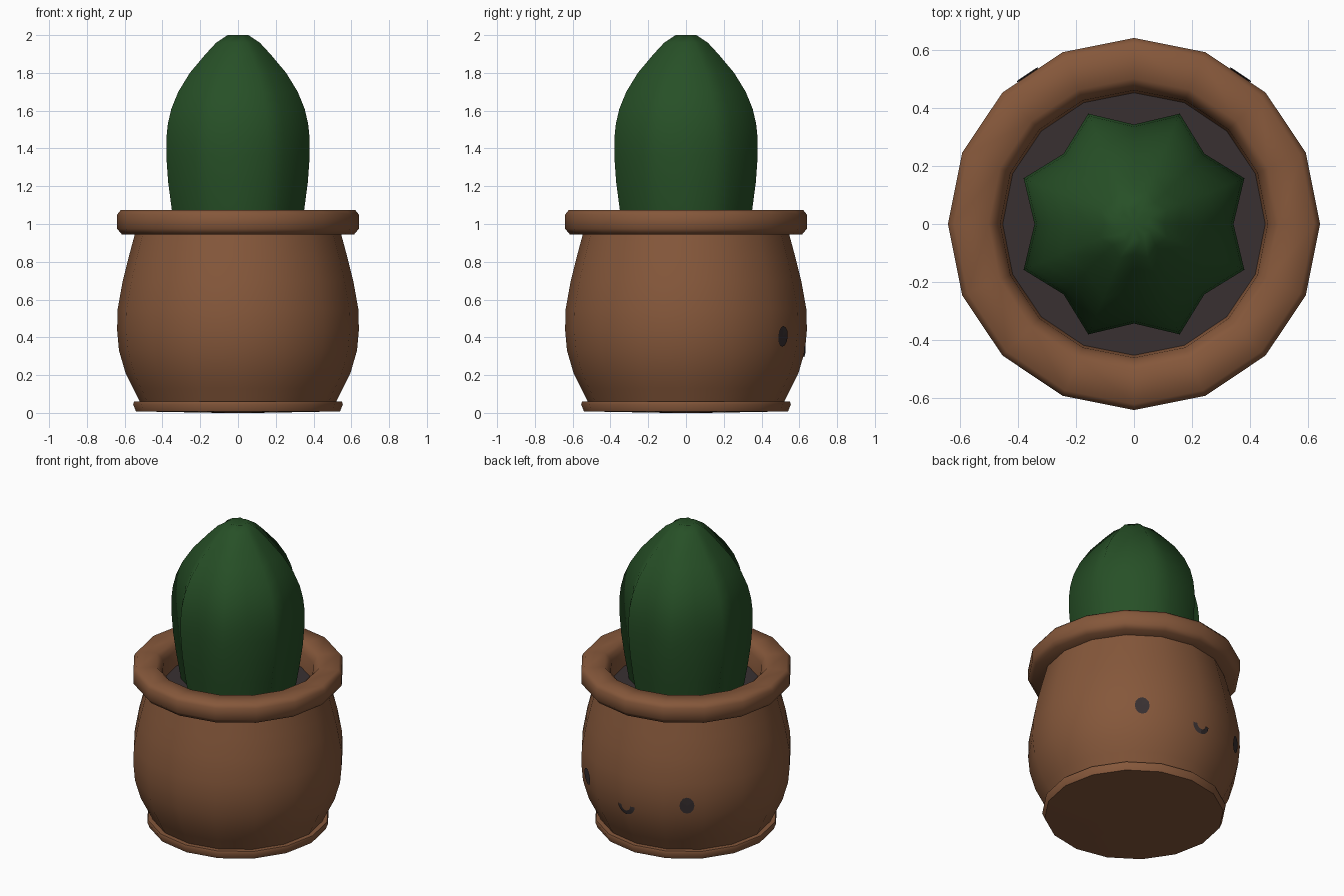
import bpy, bmesh, math

if "Cube" in bpy.data.objects:
    bpy.data.objects.remove(bpy.data.objects["Cube"])


def material(name, rgb):
    m = bpy.data.materials.new(name)
    m.diffuse_color = (*rgb, 1)
    m.use_nodes = True
    m.node_tree.nodes["Principled BSDF"].inputs["Base Color"].default_value = m.diffuse_color
    return m


CLAY = material("terracotta", (0.235, 0.096, 0.043))
GREEN = material("cactus green", (0.020, 0.080, 0.020))
DARK = material("dark soil", (0.040, 0.030, 0.031))
SIDES = 16


def finish(name, bm, mat, angle=None, closed=True):
    if closed:
        bmesh.ops.recalc_face_normals(bm, faces=bm.faces)
    me = bpy.data.meshes.new(name)
    bm.to_mesh(me)
    bm.free()
    me.materials.append(mat)
    ob = bpy.data.objects.new(name, me)
    bpy.context.collection.objects.link(ob)
    if angle:
        bpy.ops.object.select_all(action='DESELECT')
        ob.select_set(True)
        bpy.context.view_layer.objects.active = ob
        bpy.ops.object.shade_smooth_by_angle(angle=math.radians(angle))
    return ob


def lathe(name, profile, mat, angle, valley=1.0):
    """Spin (radius, z) points; radius 0 gives a pole. Even spokes scale by valley."""
    bm = bmesh.new()
    rings = []
    for r, z in profile:
        if r == 0:
            rings.append([bm.verts.new((0, 0, z))] * SIDES)
            continue
        ring = []
        for i in range(SIDES):
            a = math.tau * i / SIDES
            rr = r * (valley if i % 2 == 0 else 1)
            ring.append(bm.verts.new((rr * math.cos(a), rr * math.sin(a), z)))
        rings.append(ring)
    for lo, hi in zip(rings, rings[1:]):
        for i in range(SIDES):
            j = (i + 1) % SIDES
            bm.faces.new(list(dict.fromkeys((lo[i], lo[j], hi[j], hi[i]))))
    return finish(name, bm, mat, angle)


# Pot: foot and bulging body
BODY = [(0.52, 0.06), (0.555, 0.13), (0.595, 0.21), (0.63, 0.33), (0.64, 0.44),
        (0.637, 0.55), (0.61, 0.70), (0.58, 0.82), (0.545, 0.95)]
lathe("pot_body", [(0, 0), (0.10, 0), (0.54, 0.008), (0.555, 0.045), (0.55, 0.06)]
      + BODY + [(0.455, 0.95), (0.45, 0.89), (0, 0.89)], CLAY, 60)

# Rim: thick bevelled ring
ring = [(0.45, 0.90), (0.46, 1.02), (0.475, 1.05), (0.50, 1.075), (0.62, 1.075),
        (0.64, 1.05), (0.64, 0.975), (0.615, 0.945), (0.53, 0.945)]
lathe("pot_rim", ring + ring[:1], CLAY, 60)

# Soil
lathe("soil", [(0, 0.90), (0.455, 0.90), (0.455, 0.92), (0, 0.92)], DARK, 30)

# Cactus: eight ribs, valleys facing the axes
lathe("cactus", [(0, 0.91), (0.35, 0.91), (0.38, 1.08), (0.40, 1.22), (0.411, 1.36),
                 (0.411, 1.45), (0.402, 1.53), (0.382, 1.61), (0.342, 1.70),
                 (0.276, 1.80), (0.185, 1.90), (0.125, 1.96), (0.06, 2.0), (0, 1.985)],
      GREEN, 80, valley=0.833)


# Face painted on the back of the pot
def on_pot(deg, z, off=0.006):
    """Point just outside the faceted body at an azimuth and height."""
    for (r0, z0), (r1, z1) in zip(BODY, BODY[1:]):
        if z0 <= z <= z1:
            r = r0 + (r1 - r0) * (z - z0) / (z1 - z0)
            break
    half = 180 / SIDES
    d = (deg % (2 * half)) - half
    r = r * math.cos(math.radians(half)) / math.cos(math.radians(d)) + off
    a = math.radians(deg)
    return (r * math.cos(a), r * math.sin(a), z)


DEG = math.degrees(1 / 0.63)  # degrees per unit of arc length

for name, az in (("eye_right", 54.5), ("eye_left", 125.5)):
    bm = bmesh.new()
    mid = bm.verts.new(on_pot(az, 0.405))
    rim = []
    for i in range(12):
        a = math.tau * i / 12
        rim.append(bm.verts.new(on_pot(az + 0.045 * DEG * math.cos(a),
                                       0.405 + 0.055 * math.sin(a))))
    for i in range(12):
        bm.faces.new((mid, rim[i], rim[(i + 1) % 12]))
    finish(name, bm, DARK, closed=False)

# Smile: a curved strip centred on the back
bm = bmesh.new()
pairs = []
for i in range(13):
    a = math.pi * (1 + i / 12)
    pairs.append([bm.verts.new(on_pot(90 + r * DEG * math.cos(a), 0.355 + r * math.sin(a)))
                  for r in (0.032, 0.06)])
for p, q in zip(pairs, pairs[1:]):
    bm.faces.new((p[0], p[1], q[1], q[0]))
finish("smile", bm, DARK, closed=False)
